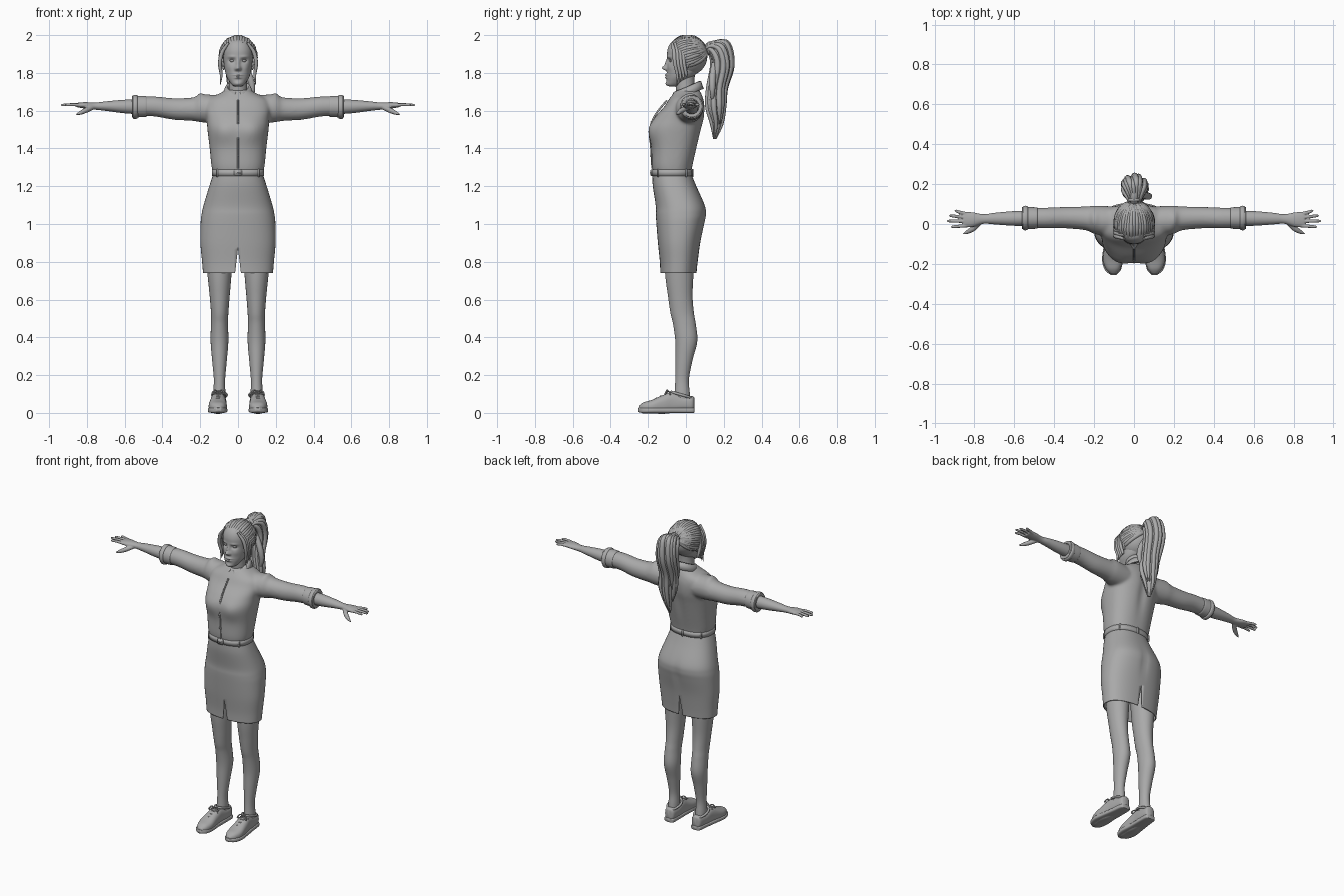
import bpy, bmesh, math, random
from mathutils import Vector

random.seed(4)
if "Cube" in bpy.data.objects:
    bpy.data.objects.remove(bpy.data.objects["Cube"])

grey = bpy.data.materials.new("plain_grey")
grey.use_nodes = True
grey.diffuse_color = (0.4, 0.4, 0.4, 1)
grey.node_tree.nodes["Principled BSDF"].inputs["Base Color"].default_value = (0.4, 0.4, 0.4, 1)


def add(name, bm):
    bmesh.ops.recalc_face_normals(bm, faces=bm.faces)
    me = bpy.data.meshes.new(name)
    bm.to_mesh(me)
    bm.free()
    me.materials.append(grey)
    me.shade_smooth()
    ob = bpy.data.objects.new(name, me)
    bpy.context.collection.objects.link(ob)
    return ob


def spline(rows, steps):
    # Catmull-Rom resampling of any list of equal-length rows
    rows = [Vector(r) for r in rows]
    out = []
    for i in range(len(rows) - 1):
        p, q = rows[i], rows[i + 1]
        m = (q - rows[max(i - 1, 0)]) / 2
        n = (rows[min(i + 2, len(rows) - 1)] - p) / 2
        for k in range(steps):
            t = k / steps
            out.append(p + m * t + (3 * (q - p) - 2 * m - n) * t**2 + (2 * (p - q) + m + n) * t**3)
    return out + [rows[-1]]


def loft(name, axis, rows, n=40, power=2.0, steps=6, caps=True):
    # rows: position on axis, centre and half-size on the two other axes
    bm = bmesh.new()
    rings = []
    others = [i for i in range(3) if i != axis]
    for t, u, v, a, b in spline(rows, steps):
        ring = []
        for k in range(n):
            c, s = math.cos(math.tau * k / n), math.sin(math.tau * k / n)
            co = [0, 0, 0]
            co[axis] = t
            co[others[0]] = u + a * math.copysign(abs(c) ** (2 / power), c)
            co[others[1]] = v + b * math.copysign(abs(s) ** (2 / power), s)
            ring.append(bm.verts.new(co))
        rings.append(ring)
    for r, q in zip(rings, rings[1:]):
        for k in range(n):
            bm.faces.new((r[k - 1], r[k], q[k], q[k - 1]))
    if caps:
        bm.faces.new(rings[0])
        bm.faces.new(rings[-1])
    return add(name, bm)


def strand(name, rows, steps=6, sides=4):
    # tapered tube through rows of x, y, z, radius
    cu = bpy.data.curves.new(name, "CURVE")
    cu.dimensions, cu.bevel_depth, cu.bevel_resolution, cu.use_fill_caps = "3D", 1, sides, True
    pts = spline(rows, steps)
    sp = cu.splines.new("POLY")
    sp.points.add(len(pts) - 1)
    for p, r in zip(sp.points, pts):
        p.co, p.radius = (*r[:3], 1), max(r[3], 0.001)
    tmp = bpy.data.objects.new(name, cu)
    bm = bmesh.new()
    bm.from_mesh(tmp.to_mesh())
    bpy.data.objects.remove(tmp)
    return add(name, bm)


def join(name, obs):
    bm = bmesh.new()
    for ob in obs:
        bm.from_mesh(ob.data)
        bpy.data.objects.remove(ob)
    return add(name, bm)


def modify(ob, kind, **settings):
    m = ob.modifiers.new(kind.title(), kind)
    for k, v in settings.items():
        setattr(m, k, v)
    me = bpy.data.meshes.new_from_object(ob.evaluated_get(bpy.context.evaluated_depsgraph_get()))
    ob.modifiers.clear()
    ob.data = me
    me.shade_smooth()
    return ob


def fuse(ob, voxel, rounds):
    modify(ob, "REMESH", mode="VOXEL", voxel_size=voxel)
    return modify(ob, "SMOOTH", iterations=rounds, factor=0.5)


def bump(ob, centre, size, push):
    # soft local push with a bell-shaped falloff
    for v in ob.data.vertices:
        d = sum(((v.co[i] - centre[i]) / size[i]) ** 2 for i in range(3))
        v.co += Vector(push) * math.exp(-d)


def box(name, centre, size, turn=0):
    bm = bmesh.new()
    bmesh.ops.create_cube(bm, size=1)
    bmesh.ops.scale(bm, vec=size, verts=bm.verts)
    bmesh.ops.bevel(bm, geom=bm.edges[:], offset=min(size) * 0.25, segments=2, affect="EDGES")
    ob = add(name, bm)
    ob.location, ob.rotation_euler.z = centre, turn
    return ob


# Blouse with sleeves, fused into one cloth surface
parts = [loft("torso", 2, [
    (1.265, 0, -.073, .132, .1), (1.31, 0, -.073, .141, .108), (1.4, 0, -.063, .15, .12),
    (1.5, 0, -.055, .162, .137), (1.56, 0, -.035, .166, .132), (1.62, 0, -.008, .175, .108),
    (1.66, 0, .002, .16, .092), (1.69, 0, .008, .1, .075), (1.71, 0, .01, .065, .062)], power=2.4)]
for s in (1, -1):
    parts.append(loft("sleeve", 0, [
        (.08 * s, .012, 1.605, .075, .075), (.19 * s, .02, 1.612, .072, .074),
        (.24 * s, .028, 1.608, .06, .062), (.34 * s, .032, 1.609, .054, .057),
        (.44 * s, .03, 1.622, .052, .053), (.53 * s, .03, 1.623, .05, .05)]))
blouse = fuse(join("blouse", parts), .008, 8)
for s in (1, -1):
    bump(blouse, (.08 * s, -.18, 1.49), (.06, .08, .06), (0, -.012, 0))
    bump(blouse, (.2 * s, .02, 1.69), (.018, .06, .03), (0, 0, .008))
bump(blouse, (0, .1, 1.5), (.03, .06, .15), (0, -.01, 0))

# Button placket follows the front of the blouse
strand("placket", [(0, -.178, 1.295, .005), (0, -.184, 1.4, .005), (0, -.19, 1.5, .005),
                   (0, -.16, 1.58, .005), (0, -.1, 1.655, .005)])
for z, y in ((1.36, -.185), (1.45, -.192), (1.54, -.182)):
    box("button", (0, y, z), (.012, .01, .012))

# Rolled cuffs
for s in (1, -1):
    loft("cuff", 0, [(x * s, .03, 1.622, r, r + .002) for x, r in
                     ((.56, .038), (.562, .052), (.555, .056), (.53, .055), (.5, .054), (.485, .052), (.484, .045))],
         steps=3, caps=False)
    loft("cuff_fold", 0, [(x * s, .03, 1.62, r, r + .002) for x, r in
                          ((.53, .052), (.535, .06), (.552, .061), (.558, .052))], steps=3, caps=False)

# Folded collar with two points
for s in (1, -1):
    bm = bmesh.new()
    rows = []
    for k in range(17):
        a = math.radians(10 + 170 * k / 16)
        back = (1 - math.cos(a)) / 2
        tip = max(0, 1 - k / 5)
        sx, cy = math.sin(a) * s, math.cos(a)
        top = 1.695 + .06 * back
        rows.append([bm.verts.new(c) for c in (
            (sx * .054, .008 - .062 * cy, top - .03), (sx * .056, .006 - .064 * cy, top),
            (sx * .064, .006 - .072 * cy, top),
            (sx * .082 + s * .03 * tip, .006 - .086 * cy - .012 * tip, top - .04 - .03 * tip))])
    for p, q in zip(rows, rows[1:]):
        for j in range(3):
            bm.faces.new((p[j], q[j], q[j + 1], p[j + 1]))
    modify(add("collar", bm), "SOLIDIFY", thickness=.005, offset=0)

# Belt with buckle and loops
loft("belt", 2, [(1.254, 0, -.073, .132, .1), (1.255, 0, -.073, .138, .108),
                 (1.288, 0, -.073, .138, .108), (1.289, 0, -.073, .132, .1)], power=2.4, steps=1)
box("buckle", (0, -.183, 1.271), (.04, .01, .036))
box("buckle_tongue", (.002, -.188, 1.271), (.026, .006, .008))
for a in (40, 140, 220, 320, 90):
    c, d = math.cos(math.radians(a)), math.sin(math.radians(a))
    box("belt_loop", (.137 * math.copysign(abs(c) ** .83, c), -.073 + .108 * math.copysign(abs(d) ** .83, d), 1.271),
        (.01, .012, .042), math.radians(a - 90))

# Pencil skirt with a slit front and back
skirt = loft("skirt", 2, [
    (1.258, 0, -.073, .133, .104), (1.2, 0, -.06, .152, .115), (1.1, 0, -.03, .182, .13),
    (1.05, 0, -.026, .193, .133), (1, 0, -.029, .198, .127), (.9, 0, -.036, .199, .112),
    (.8, 0, -.038, .19, .1), (.74, 0, -.04, .185, .096)], n=72, power=2.3, caps=False)
bump(skirt, (0, .1, 1.02), (.02, .06, .08), (0, -.008, 0))
modify(skirt, "SOLIDIFY", thickness=.006, offset=-1)
bm = bmesh.new()
wedge = [bm.verts.new((x, -.4, z)) for x, z in ((-.018, .72), (.018, .72), (0, .87))]
ext = bmesh.ops.extrude_face_region(bm, geom=[bm.faces.new(wedge)])
bmesh.ops.translate(bm, vec=(0, .8, 0), verts=[g for g in ext["geom"] if isinstance(g, bmesh.types.BMVert)])
cutter = add("slit_cutter", bm)
modify(skirt, "BOOLEAN", object=cutter, operation="DIFFERENCE", solver="EXACT")
bpy.data.objects.remove(cutter)

for s in (1, -1):
    # Leg
    loft("leg", 2, [
        (.95, .1 * s, -.035, .08, .085), (.74, .098 * s, -.035, .064, .075), (.62, .097 * s, -.03, .053, .065),
        (.53, .097 * s, -.02, .046, .062), (.47, .098 * s, -.008, .045, .06), (.38, .098 * s, .002, .047, .058),
        (.28, .098 * s, -.01, .039, .045), (.18, .098 * s, -.02, .03, .036), (.11, .099 * s, -.02, .032, .04),
        (.06, .1 * s, -.02, .033, .045)])
    # Shoe: sole, upper, padded rim, laces
    loft("sole", 1, [
        (.046, .097 * s, .014, .015, .012), (.035, .097 * s, .014, .034, .014), (-.03, .1 * s, .014, .04, .014),
        (-.11, .106 * s, .014, .046, .014), (-.18, .108 * s, .014, .052, .014), (-.23, .106 * s, .014, .04, .014),
        (-.255, .103 * s, .016, .014, .011)], power=4)
    loft("shoe_upper", 1, [
        (.044, .097 * s, .05, .012, .03), (.032, .097 * s, .05, .032, .04), (-.02, .099 * s, .05, .038, .042),
        (-.075, .103 * s, .055, .039, .055), (-.12, .106 * s, .045, .043, .05), (-.18, .107 * s, .033, .048, .036),
        (-.225, .105 * s, .026, .036, .029), (-.25, .103 * s, .022, .014, .014)], power=2.5)
    rim = [(.098 * s + .037 * math.sin(a), -.022 - .055 * math.cos(a), .095 + .016 * math.cos(a), .007)
           for a in (math.tau * k / 12 for k in range(13))]
    strand("shoe_rim", rim, 3)
    for k in range(4):
        y, z = -.088 - .023 * k, .111 - .011 * k
        strand("lace", [(.105 * s - .03, y + .005, z - .014, .004), (.105 * s, y, z, .004),
                        (.105 * s + .03, y + .005, z - .014, .004)], 4, 2)
    for d in (-1, 1):
        strand("lace_bow", [(.104 * s, -.092, .112, .003), (.104 * s + .02 * d, -.1, .12, .004),
                            (.104 * s + .032 * d, -.11, .1, .004), (.104 * s, -.098, .11, .003)], 5, 2)
    # Forearm and hand, fused with the fingers
    parts = [loft("forearm", 0, [
        (.5 * s, .03, 1.62, .038, .04), (.6 * s, .028, 1.622, .037, .036), (.7 * s, .027, 1.624, .029, .025),
        (.755 * s, .025, 1.624, .024, .019), (.81 * s, .022, 1.628, .037, .017), (.855 * s, .022, 1.63, .038, .011)])]
    for tip, y in ((.9, .066), (.927, .041), (.937, .015), (.918, -.014)):
        base = .021 + (y - .026) * .72
        parts.append(strand("finger", [(.83 * s, base, 1.628, .009), (.87 * s, (base + y) / 2, 1.632, .0085),
                                       ((tip - .008) * s, y, 1.63, .007), (tip * s, y, 1.629, .002)], 4))
    parts.append(strand("thumb", [(.77 * s, .012, 1.618, .013), (.805 * s, -.022, 1.602, .014),
                                  (.835 * s, -.04, 1.588, .01), (.858 * s, -.05, 1.58, .003)]))
    fuse(join("arm_and_hand", parts), .0035, 3)

# Neck and head; the face is shaped by soft pushes
loft("neck", 2, [(1.63, 0, .01, .056, .055), (1.7, 0, 0, .05, .052), (1.75, 0, -.005, .047, .05), (1.82, 0, 0, .047, .05)])
head = loft("head", 2, [
    (1.727, 0, -.066, .012, .014), (1.735, 0, -.062, .03, .036), (1.757, 0, -.048, .047, .053), (1.79, 0, -.026, .064, .075),
    (1.85, 0, -.008, .075, .09), (1.92, 0, 0, .079, .098), (1.965, 0, 0, .06, .075), (1.985, 0, 0, .02, .03)],
    n=128, power=2.2, steps=14)
bump(head, (0, -.1, 1.826), (.013, .04, .012), (0, -.026, 0))
bump(head, (0, -.1, 1.85), (.01, .04, .022), (0, -.012, 0))
bump(head, (0, -.09, 1.788), (.022, .04, .007), (0, -.011, 0))
bump(head, (0, -.09, 1.775), (.018, .04, .006), (0, -.01, 0))
bump(head, (0, -.09, 1.782), (.024, .04, .0025), (0, .004, 0))
bump(head, (0, -.09, 1.743), (.02, .04, .012), (0, -.008, 0))
for s in (1, -1):
    bump(head, (.011 * s, -.1, 1.82), (.007, .04, .007), (0, -.008, 0))
    bump(head, (.032 * s, -.09, 1.865), (.018, .04, .011), (0, .013, 0))
    bump(head, (.034 * s, -.09, 1.885), (.02, .04, .006), (0, -.005, 0))
    bump(head, (.045 * s, -.08, 1.83), (.02, .04, .02), (0, -.005, 0))
    loft("eye", 2, [(1.856, .031 * s, -.076, .003, .003), (1.86, .031 * s, -.077, .011, .008),
                    (1.866, .031 * s, -.077, .014, .0105), (1.872, .031 * s, -.077, .009, .007)], n=20)
    strand("ear", [(.074 * s, -.005, 1.82, .006), (.084 * s, .008, 1.84, .009),
                   (.087 * s, .014, 1.865, .009), (.078 * s, -.002, 1.875, .005)])

# Hair cap, open at the face
middle, radii = Vector((0, .006, 1.888)), Vector((.094, .107, .104))
bm = bmesh.new()
bmesh.ops.create_uvsphere(bm, u_segments=64, v_segments=40, radius=1)
for v in bm.verts:
    v.co = middle + v.co * radii
open_faces = [f for f in bm.faces if (lambda c: c.y < -.015 - .5 * (c.z - 1.85) and c.z < 1.945
              or c.z < 1.8 and c.y < .03)(f.calc_center_median())]
bmesh.ops.delete(bm, geom=open_faces, context="FACES")
modify(add("hair_cap", bm), "SOLIDIFY", thickness=.012, offset=-1)

# Locks swept back from the hairline to the tie
locks = []
tie = Vector((0, .95, .3)).normalized()
for k in range(31):
    a = math.radians(-125 + 250 * k / 30)
    start = Vector((math.sin(a), -.35 - .42 * math.cos(a), .78 * math.cos(a) - .05)).normalized()
    rows = []
    for i in range(6):
        d = start.slerp(tie, i / 5)
        lift = random.uniform(.95, .99)
        rows.append((*(middle + d * radii * lift), (.009, .013, .013, .013, .011, .008)[i]))
    locks.append(strand("lock", rows, 4, 2))
for s in (1, -1):
    for j in range(4):
        y = -.058 + .016 * j
        locks.append(strand("lock", [(.05 * s, y - .016, 1.96, .006), (.084 * s, y - .005, 1.91, .011),
                                     (.096 * s, y, 1.85, .01), (.089 * s, y + .012, 1.79, .008),
                                     (.094 * s, y + .01, 1.735 + .015 * j, .001)], 5, 2))
join("hair_locks", locks)
strand("hair_tie", [(.026 * math.cos(a), .122, 1.93 + .026 * math.sin(a), .01)
                    for a in (math.tau * k / 10 for k in range(11))], 2)

# Ponytail bundle
path = [(0, .1, 1.925, .02), (0, .135, 1.945, .03), (0, .178, 1.925, .048), (0, .193, 1.84, .052),
        (.005, .165, 1.72, .047), (.015, .158, 1.62, .046), (.015, .162, 1.53, .03), (.01, .152, 1.45, .008)]
tail = [strand("core", [(*p[:3], p[3] * .8) for p in path])]
for k in range(18):
    a0, out = math.tau * k / 18, random.uniform(.65, .95)
    end = random.choice((6, 7, 7, 8))
    rows = []
    for i, (x, y, z, r) in enumerate(path[:end]):
        a = a0 + i * .16
        rows.append((x + 1.2 * r * out * math.cos(a), y + r * out * math.sin(a), z + (r * math.sin(a) * .6 if i < 3 else 0),
                     r * .32 if i < end - 1 else .002))
    tail.append(strand("lock", rows, 5, 2))
tail.append(strand("lock", [(.03, .15, 1.85, .015), (.065, .14, 1.77, .018), (.075, .14, 1.7, .014), (.05, .14, 1.63, .002)]))
join("ponytail", tail)
